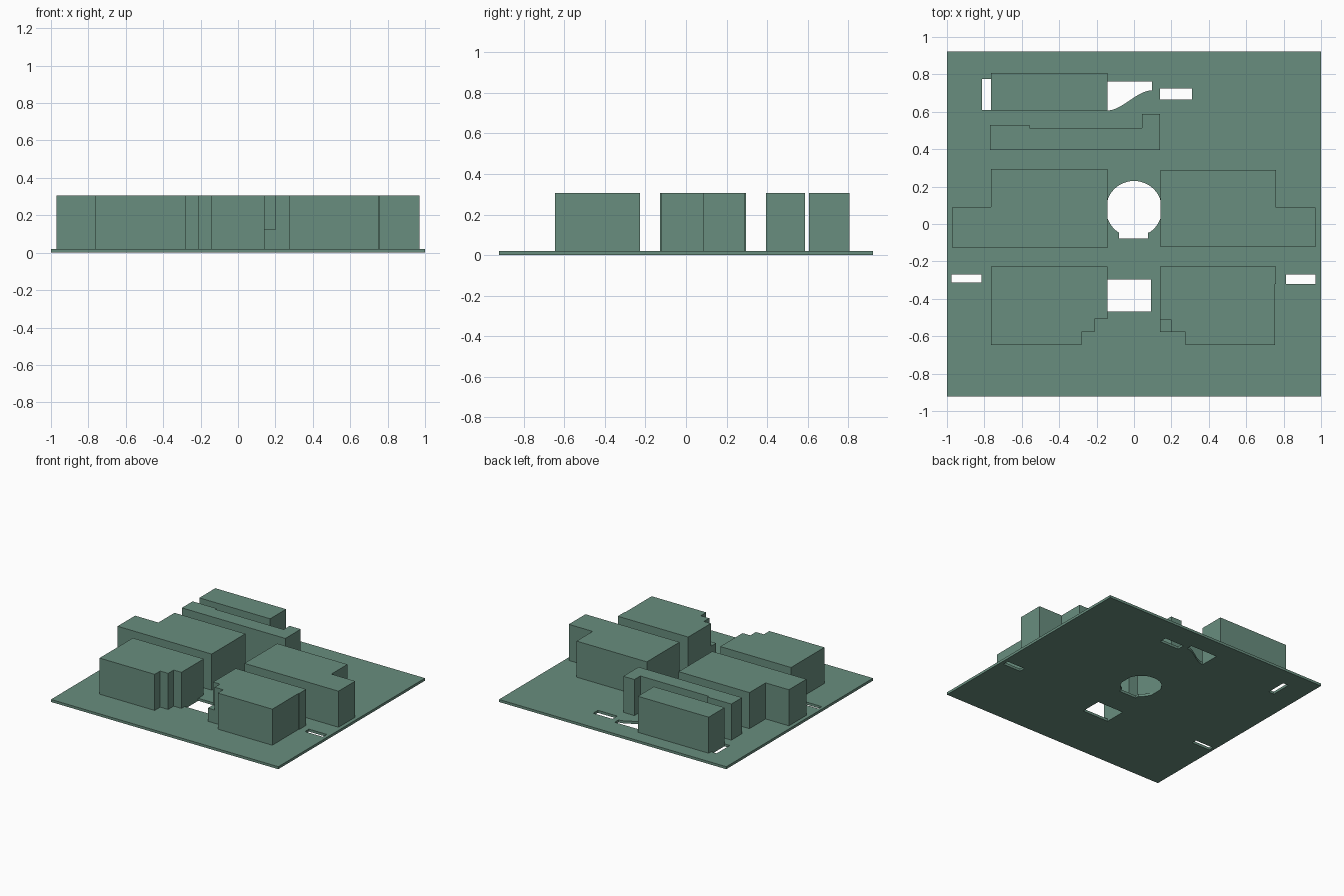
import bpy, math

if "Cube" in bpy.data.objects:
    bpy.data.objects.remove(bpy.data.objects["Cube"])

PLATE_TOP = 0.02
ROOF = 0.307

green = bpy.data.materials.new("green")
green.diffuse_color = (0.14, 0.27, 0.21, 1)
green.use_nodes = True
green.node_tree.nodes["Principled BSDF"].inputs["Base Color"].default_value = green.diffuse_color


def rect(x0, x1, y0, y1):
    return [(x0, y0), (x1, y0), (x1, y1), (x0, y1)]


def prism(name, outlines, z0, z1):
    """Extrude a flat outline (first loop) with optional holes (other loops)."""
    cu = bpy.data.curves.new(name, 'CURVE')
    cu.dimensions = '2D'
    cu.fill_mode = 'BOTH'
    cu.extrude = (z1 - z0) / 2
    for pts in outlines:
        sp = cu.splines.new('POLY')
        sp.points.add(len(pts) - 1)
        for p, (x, y) in zip(sp.points, pts):
            p.co = (x, y, 0, 1)
        sp.use_cyclic_u = True
    ob = bpy.data.objects.new(name, cu)
    ob.location.z = (z0 + z1) / 2
    bpy.context.collection.objects.link(ob)
    bpy.ops.object.select_all(action='DESELECT')
    ob.select_set(True)
    bpy.context.view_layer.objects.active = ob
    bpy.ops.object.convert(target='MESH')
    ob = bpy.context.view_layer.objects.active
    ob.data.materials.clear()
    ob.data.materials.append(green)
    for f in ob.data.polygons:
        f.use_smooth = False
    return ob


# Round opening with a flat-bottomed notch, trimmed by the blocks beside it
round_hole = [(-0.08, -0.046), (-0.08, -0.078), (0.075, -0.078), (0.075, -0.046)]
for i in range(41):
    a = math.radians(-57 + 294 * i / 40)
    x = max(-0.142, min(0.142, 0.15 * math.cos(a)))
    round_hole.append((x, 0.08 + 0.15 * math.sin(a)))

# Opening with an S-curved lower edge
s_hole = [(0.095, 0.762), (-0.142, 0.762)]
for i in range(17):
    t = i / 16
    s = t * t * (3 - 2 * t)
    s_hole.append((-0.142 + 0.237 * t, 0.607 + 0.107 * s))

# Base plate with all its openings
prism("base_plate", [
    rect(-1, 1, -0.922, 0.922),
    round_hole,
    s_hole,
    rect(-0.142, 0.09, -0.468, -0.297),
    rect(-0.813, -0.765, 0.61, 0.775),
    rect(0.14, 0.31, 0.665, 0.725),
    rect(-0.975, -0.815, -0.313, -0.27),
    rect(0.813, 0.97, -0.32, -0.27),
], 0, PLATE_TOP)

# Blocks standing on the plate
blocks = {
    "back_block": rect(-0.765, -0.142, 0.607, 0.807),
    "long_block": [(-0.77, 0.395), (0.14, 0.395), (0.14, 0.588), (0.042, 0.588),
                   (0.042, 0.514), (-0.56, 0.514), (-0.56, 0.53), (-0.77, 0.53)],
    "middle_left_block": [(-0.97, -0.128), (-0.142, -0.128), (-0.142, 0.295),
                          (-0.765, 0.295), (-0.765, 0.092), (-0.97, 0.092)],
    "middle_right_block": [(0.142, -0.122), (0.97, -0.122), (0.97, 0.088),
                           (0.76, 0.088), (0.76, 0.29), (0.142, 0.29)],
    "front_left_block": [(-0.765, -0.647), (-0.28, -0.647), (-0.28, -0.578),
                         (-0.21, -0.578), (-0.21, -0.508), (-0.142, -0.508),
                         (-0.142, -0.228), (-0.765, -0.228)],
    "front_right_block": [(0.14, -0.228), (0.14, -0.512), (0.2, -0.512), (0.2, -0.578),
                          (0.275, -0.578), (0.275, -0.647), (0.755, -0.647),
                          (0.755, -0.32), (0.76, -0.32), (0.76, -0.228)],
}
for name, outline in blocks.items():
    prism(name, [outline], PLATE_TOP, ROOF)

# Low step in the corner of the front right block
prism("low_step", [rect(0.14, 0.2, -0.578, -0.512)], PLATE_TOP, 0.125)
